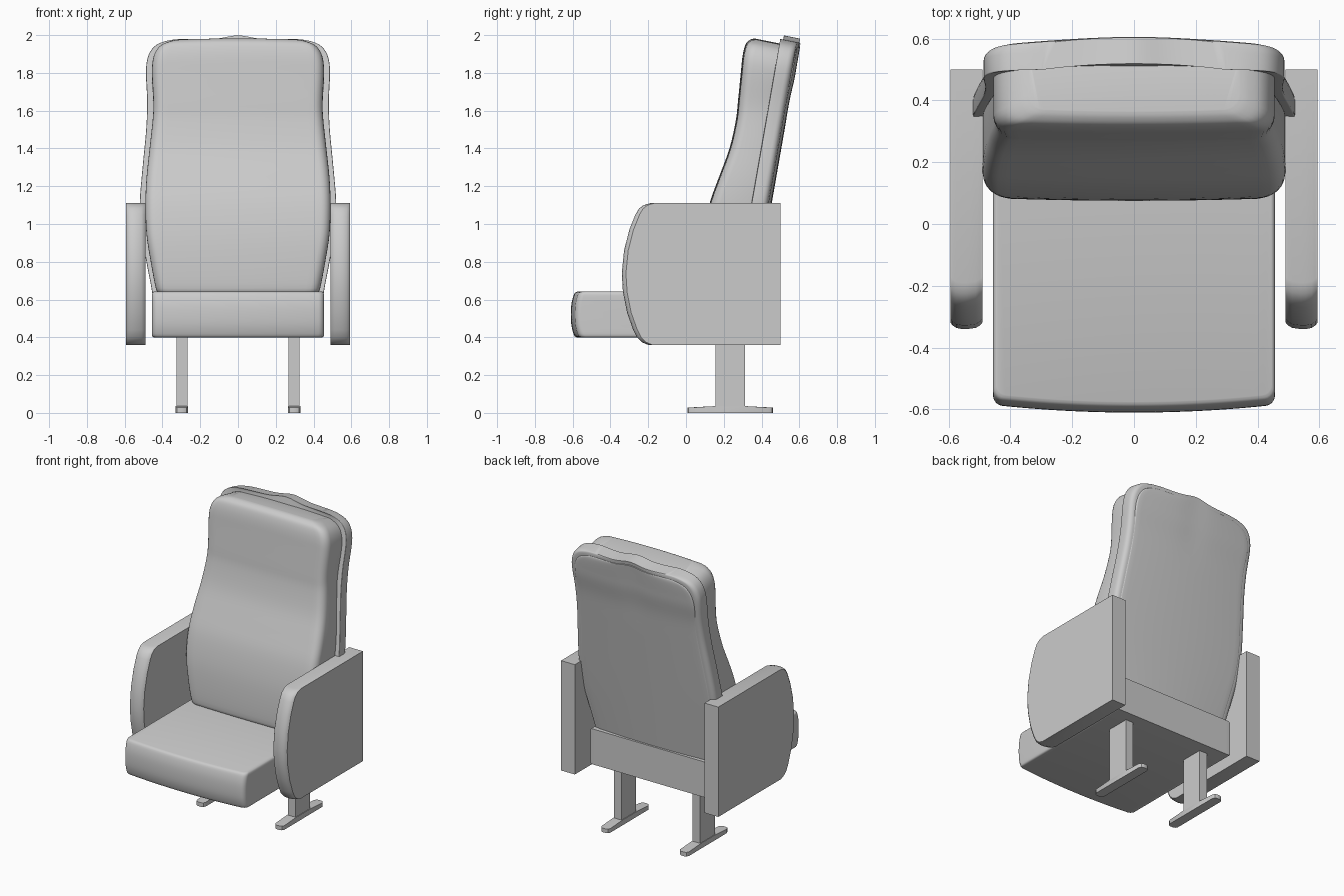
import bpy, bmesh, math

if "Cube" in bpy.data.objects:
    bpy.data.objects.remove(bpy.data.objects["Cube"])

N_ACROSS, N_ARC = 28, 5


def finish(name, bm, angle=35, mirror=False):
    bmesh.ops.recalc_face_normals(bm, faces=bm.faces)
    me = bpy.data.meshes.new(name)
    bm.to_mesh(me)
    bm.free()
    ob = bpy.data.objects.new(name, me)
    bpy.context.collection.objects.link(ob)
    if mirror:
        ob.modifiers.new("Mirror", 'MIRROR').use_mirror_merge = False
    bpy.ops.object.select_all(action='DESELECT')
    ob.select_set(True)
    bpy.context.view_layer.objects.active = ob
    bpy.ops.object.shade_smooth_by_angle(angle=math.radians(angle))
    return ob


def smooth_rows(rows, steps=4):
    """Catmull-Rom interpolation between key rows."""
    out = []
    for i in range(len(rows) - 1):
        a, b, c, d = (rows[max(0, min(len(rows) - 1, i + k))] for k in (-1, 0, 1, 2))
        for s in range(steps):
            t = s / steps
            out.append([0.5 * (2*q + (r-p)*t + (2*p-5*q+4*r-u)*t*t + (3*q-p-3*r+u)*t**3)
                        for p, q, r, u in zip(a, b, c, d)])
    return out + [list(rows[-1])]


def half_line(w, y, r, bow, side):
    """Left-to-right line with rounded ends; side -1 = front, 1 = back."""
    pts = []
    for i in range(N_ARC):
        a = math.pi / 2 * i / N_ARC
        pts.append((-(w - r) - r * math.cos(a), y - side * r * (1 - math.sin(a))))
    line = [(-(w - r) + 2 * (w - r) * i / N_ACROSS, y) for i in range(N_ACROSS + 1)]
    pts = pts + line + [(-x, yy) for x, yy in reversed(pts)]
    return [(x, yy + bow * (x / w) ** 2) for x, yy in pts]


def loft(name, rows, rf, rb, bow_f, bow_b, shear=0.0, top=lambda x: 0.0, angle=35):
    """Stack rounded sections; each row is z, half width, front y, back y."""
    bm = bmesh.new()
    rings = []
    for z, w, yf, yb in smooth_rows(rows):
        k = max(0.0, min(1.0, (z - 1.5) / 0.4))
        front = half_line(w, yf, rf, bow_f, -1)
        back = half_line(w, yb, rb, bow_b, 1)
        rings.append([bm.verts.new((x, y, z + k * (top(x) - shear * (y - yf))))
                      for x, y in front + back[::-1]])
    n = len(rings[0])
    for a, b in zip(rings, rings[1:]):
        for i in range(n):
            j = (i + 1) % n
            bm.faces.new((a[i], a[j], b[j], b[i]))
    for ring in (rings[0], rings[-1]):
        for i in range(n // 2 - 1):
            bm.faces.new((ring[i], ring[i + 1], ring[n - 2 - i], ring[n - 1 - i]))
    return finish(name, bm, angle)


def slab(name, profile, slices):
    """Side profile (y, z, pull) swept along x; slices are (x, end inset)."""
    bm = bmesh.new()
    rings = [[bm.verts.new((x, y + pull * d, z)) for y, z, pull in profile] for x, d in slices]
    n = len(profile)
    for a, b in zip(rings, rings[1:]):
        for i in range(n):
            j = (i + 1) % n
            bm.faces.new((a[i], a[j], b[j], b[i]))
    bm.faces.new(rings[0])
    bm.faces.new(rings[-1])
    return finish(name, bm, mirror=True)


# Seat cushion with bowed front
loft("seat", [(z, w, y, 0.385) for z, w, y in (
    (0.40, 0.445, -0.578), (0.41, 0.455, -0.592), (0.46, 0.456, -0.606), (0.52, 0.456, -0.61),
    (0.58, 0.456, -0.606), (0.63, 0.455, -0.592), (0.642, 0.445, -0.575))],
    0.03, 0.005, 0.025, 0.0)


def rear(z):
    return 0.452 + 0.175 * (z - 1.11)


# Backrest cushion
loft("back_cushion", [(z, w, y, rear(z) - 0.08) for z, w, y in (
    (0.635, 0.42, 0.09), (0.66, 0.435, 0.076), (0.80, 0.462, 0.078), (0.95, 0.485, 0.092),
    (1.11, 0.49, 0.125), (1.25, 0.484, 0.175), (1.40, 0.468, 0.23), (1.55, 0.452, 0.264),
    (1.65, 0.448, 0.275), (1.80, 0.455, 0.29), (1.88, 0.452, 0.298), (1.93, 0.437, 0.308),
    (1.962, 0.41, 0.322), (1.978, 0.37, 0.345), (1.982, 0.34, 0.365))],
    0.05, 0.01, 0.008, -0.02, shear=0.2, top=lambda x: -0.04 * x * x)

# Backrest shell with small crest, and its rear panel
outline = ((0.60, 0.45), (0.66, 0.458), (0.80, 0.485), (0.95, 0.512), (1.11, 0.52),
           (1.30, 0.505), (1.50, 0.486), (1.65, 0.481), (1.80, 0.487), (1.87, 0.48),
           (1.92, 0.458), (1.952, 0.42), (1.97, 0.36), (1.976, 0.30))


def crest(x):
    return 0.022 * math.exp(-(x / 0.09) ** 2)


loft("back_shell", [(z, w, rear(z) - 0.085, rear(z)) for z, w in outline],
     0.005, 0.03, -0.02, -0.02, shear=0.2, top=crest)
loft("rear_panel", [(z - 0.035 * (z > 1.7), w - 0.035, rear(z) - 0.03, rear(z) + 0.002)
                    for z, w in outline],
     0.005, 0.012, -0.017, -0.017, shear=0.2, top=crest)

# Side panels with curved front edge
front_curve = [(-0.19, 1.11), (-0.225, 1.10), (-0.25, 1.08), (-0.268, 1.05), (-0.30, 0.97),
               (-0.328, 0.86), (-0.34, 0.74), (-0.334, 0.64), (-0.312, 0.53), (-0.28, 0.44),
               (-0.26, 0.40), (-0.235, 0.375), (-0.20, 0.36)]
slab("arm_panel", [(0.50, 1.11, 0)] + [(y, z, 1) for y, z in front_curve] + [(0.50, 0.36, 0)],
     [(0.49, 0.022), (0.498, 0.012), (0.512, 0.004), (0.54, 0), (0.555, 0),
      (0.575, 0.004), (0.587, 0.012), (0.594, 0.022)])

# Legs and feet
slab("leg", [(0.155, 0.02, 0), (0.312, 0.02, 0), (0.312, 0.42, 0), (0.155, 0.42, 0)],
     [(0.268, 0), (0.326, 0)])
slab("foot", [(0.008, 0, 1), (0.46, 0, -1), (0.46, 0.028, -1), (0.312, 0.036, 0),
              (0.155, 0.036, 0), (0.008, 0.028, 1)],
     [(0.264, 0.02), (0.272, 0.006), (0.285, 0), (0.309, 0), (0.322, 0.006), (0.33, 0.02)])
